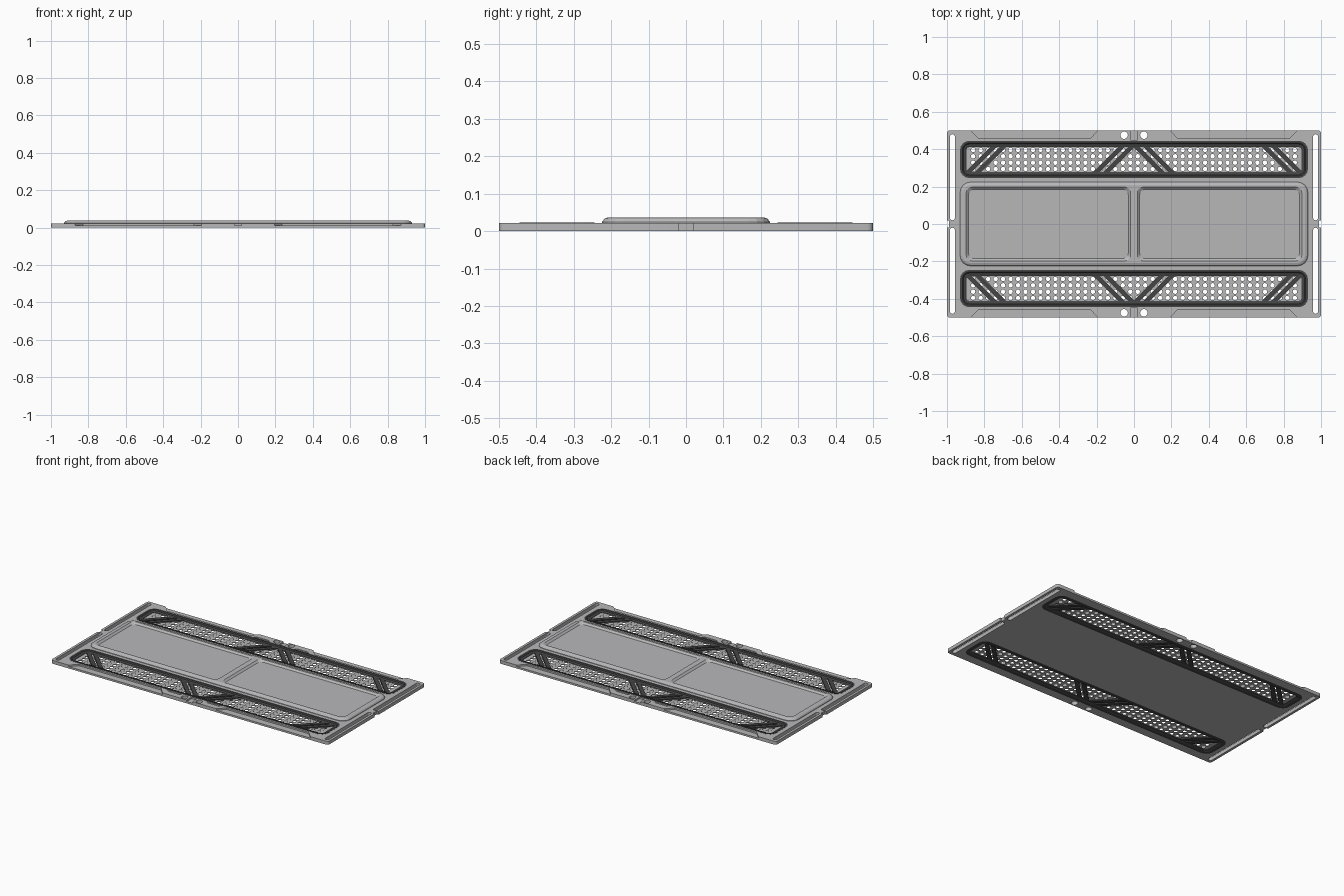
import bpy, bmesh, math

if "Cube" in bpy.data.objects:
    bpy.data.objects.remove(bpy.data.objects["Cube"])


def material(name, v):
    m = bpy.data.materials.new(name)
    m.diffuse_color = (v[0], v[1], v[2], 1)
    m.use_nodes = True
    m.node_tree.nodes["Principled BSDF"].inputs["Base Color"].default_value = m.diffuse_color
    return m


LIGHT = material("light grey", (0.48, 0.475, 0.485))
DARK = material("dark grey", (0.06, 0.06, 0.06))


def add(name, mesh, mat):
    ob = bpy.data.objects.new(name, mesh)
    bpy.context.collection.objects.link(ob)
    mesh.materials.clear()
    mesh.materials.append(mat)
    return ob


def finish(bm, name, mat):
    bmesh.ops.remove_doubles(bm, verts=bm.verts[:], dist=1e-5)
    bmesh.ops.recalc_face_normals(bm, faces=bm.faces[:])
    me = bpy.data.meshes.new(name)
    bm.to_mesh(me)
    bm.free()
    return add(name, me, mat)


def rounded(x0, x1, y0, y1, r, n=5):
    pts = []
    for cx, cy, a0 in ((x1 - r, y1 - r, 0), (x0 + r, y1 - r, 90),
                       (x0 + r, y0 + r, 180), (x1 - r, y0 + r, 270)):
        for i in range(n):
            a = math.radians(a0 + 90 * i / (n - 1))
            pts.append((cx + r * math.cos(a), cy + r * math.sin(a)))
    return pts


def circle(cx, cy, r, n):
    return [(cx + r * math.cos(2 * math.pi * i / n),
             cy + r * math.sin(2 * math.pi * i / n)) for i in range(n)]


def sheet(name, outlines, z0, z1, mat):
    """Flat plate: the first outline is the edge, the others are holes."""
    cu = bpy.data.curves.new(name + "_profile", 'CURVE')
    cu.dimensions, cu.fill_mode, cu.extrude = '2D', 'BOTH', (z1 - z0) / 2
    for o in outlines:
        s = cu.splines.new('POLY')
        s.points.add(len(o) - 1)
        for p, (x, y) in zip(s.points, o):
            p.co = (x, y, 0, 1)
        s.use_cyclic_u = True
    tmp = bpy.data.objects.new(name + "_profile", cu)
    bpy.context.collection.objects.link(tmp)
    me = bpy.data.meshes.new_from_object(
        tmp.evaluated_get(bpy.context.evaluated_depsgraph_get()))
    bm = bmesh.new()
    bm.from_mesh(me)
    bmesh.ops.translate(bm, verts=bm.verts[:], vec=(0, 0, (z0 + z1) / 2))
    bpy.data.objects.remove(tmp)
    return finish(bm, name, mat)


def loft(name, rings, mat, closed=False):
    """Skin between rings given as (points, z); capped unless closed."""
    bm = bmesh.new()
    vs = [[bm.verts.new((x, y, z)) for x, y in pts] for pts, z in rings]
    pairs = list(zip(vs, vs[1:])) + ([(vs[-1], vs[0])] if closed else [])
    n = len(vs[0])
    for a, b in pairs:
        for i in range(n):
            j = (i + 1) % n
            bm.faces.new((a[i], a[j], b[j], b[i]))
    if not closed:
        bm.faces.new(vs[0])
        bm.faces.new(vs[-1])
    return finish(bm, name, mat)


def cut(ob, cutters):
    for c in cutters:
        m = ob.modifiers.new("cut", 'BOOLEAN')
        m.operation, m.solver, m.object = 'DIFFERENCE', 'EXACT', c
    me = bpy.data.meshes.new_from_object(
        ob.evaluated_get(bpy.context.evaluated_depsgraph_get()))
    ob.modifiers.clear()
    ob.data = me
    for c in cutters:
        bpy.data.objects.remove(c)


def prism(name, pts, z0, z1, mat=LIGHT):
    return loft(name, [(pts, z0), (pts, z1)], mat)


SIGNS = [(sx, sy) for sx in (-1, 1) for sy in (-1, 1)]


def mir(pts, sx, sy):
    return [(x * sx, y * sy) for x, y in pts]


def vent(inset):
    return rounded(-0.93 + inset, 0.93 - inset, 0.245 + inset, 0.445 - inset,
                   max(0.05 - inset, 0.015))


# base plate with end slots, vent openings and small holes
edge = rounded(-1, 1, -0.5, 0.5, 0.015)
holes = [mir(vent(0), 1, s) for s in (1, -1)]
for sx, sy in SIGNS:
    holes.append(mir(rounded(0.958, 0.984, 0.02, 0.48, 0.0125), sx, sy))
    holes.append(circle(0.053 * sx, 0.475 * sy, 0.02, 20))
base = sheet("base_plate", [edge] + holes, 0, 0.022, LIGHT)

# lowered steps along the long edges, pads, centre grooves, end notches
cutters = []
for sx, sy in SIGNS:
    step = [(0.185, 0.51), (0.235, 0.456), (0.83, 0.456), (0.882, 0.51)]
    pad = [(0.085, 0.447), (0.103, 0.461), (0.18, 0.461), (0.2, 0.447)]
    cutters.append(prism("cutter", mir(step, sx, sy), 0.012, 0.05))
    cutters.append(prism("cutter", mir(pad, sx, sy), 0.018, 0.05))
for s in (-1, 1):
    groove = [(-0.02, 0.45), (0.02, 0.45), (0.02, 0.51), (-0.02, 0.51)]
    notch = [(0.988, -0.02), (1.01, -0.02), (1.01, 0.02), (0.988, 0.02)]
    cutters.append(prism("cutter", mir(groove, 1, s), 0.012, 0.05))
    cutters.append(prism("cutter", mir(notch, s, 1), -0.02, 0.05))
cut(base, cutters)


# raised centre panel with bevelled rim and two sunken fields
def field(grow, s):
    x0, x1 = sorted((s * (0.03 - grow), s * (0.885 + grow)))
    return rounded(x0, x1, -0.185 - grow, 0.185 + grow, 0.03)


def rim(i):
    return rounded(-0.93 + i, 0.93 - i, -0.224 + i, 0.224 - i, 0.055 - i)


panel = loft("raised_panel", [(rim(0), 0.021), (rim(0), 0.025),
                              (rim(0.006), 0.033), (rim(0.016), 0.037)], LIGHT)
cut(panel, [loft("cutter", [(field(0, s), 0.026), (field(0.013, s), 0.038)], LIGHT)
            for s in (-1, 1)])

# vents: dark frame, perforated sheet and paired diagonal braces
COLS, ROWS = 44, 4
for sy, side in ((1, "back"), (-1, "front")):
    section = [(0, 0), (0, 0.023), (0.012, 0.023), (0.018, 0.018),
               (0.026, 0.018), (0.034, 0.014), (0.034, 0.006), (0.02, 0)]
    loft(side + "_vent_frame", [(mir(vent(i), 1, sy), z) for i, z in section],
         DARK, closed=True)
    grid = [circle((c - (COLS - 1) / 2) * 0.04,
                   sy * (0.345 + (r - (ROWS - 1) / 2) * 0.034), 0.012, 10)
            for c in range(COLS) for r in range(ROWS)]
    sheet(side + "_vent_mesh", [mir(vent(0.03), 1, sy)] + grid, 0.008, 0.012, LIGHT)
    for sx in (-1, 1):
        for k, x in enumerate((0.905, 0.855, 0.222, 0.168)):
            bar = [(x, 0.275), (x - 0.035, 0.275),
                   (x - 0.175, 0.415), (x - 0.14, 0.415)]
            prism(f"{side}_brace_{'left' if sx < 0 else 'right'}_{k + 1}",
                  mir(bar, sx, sy), 0.003, 0.018, DARK)
